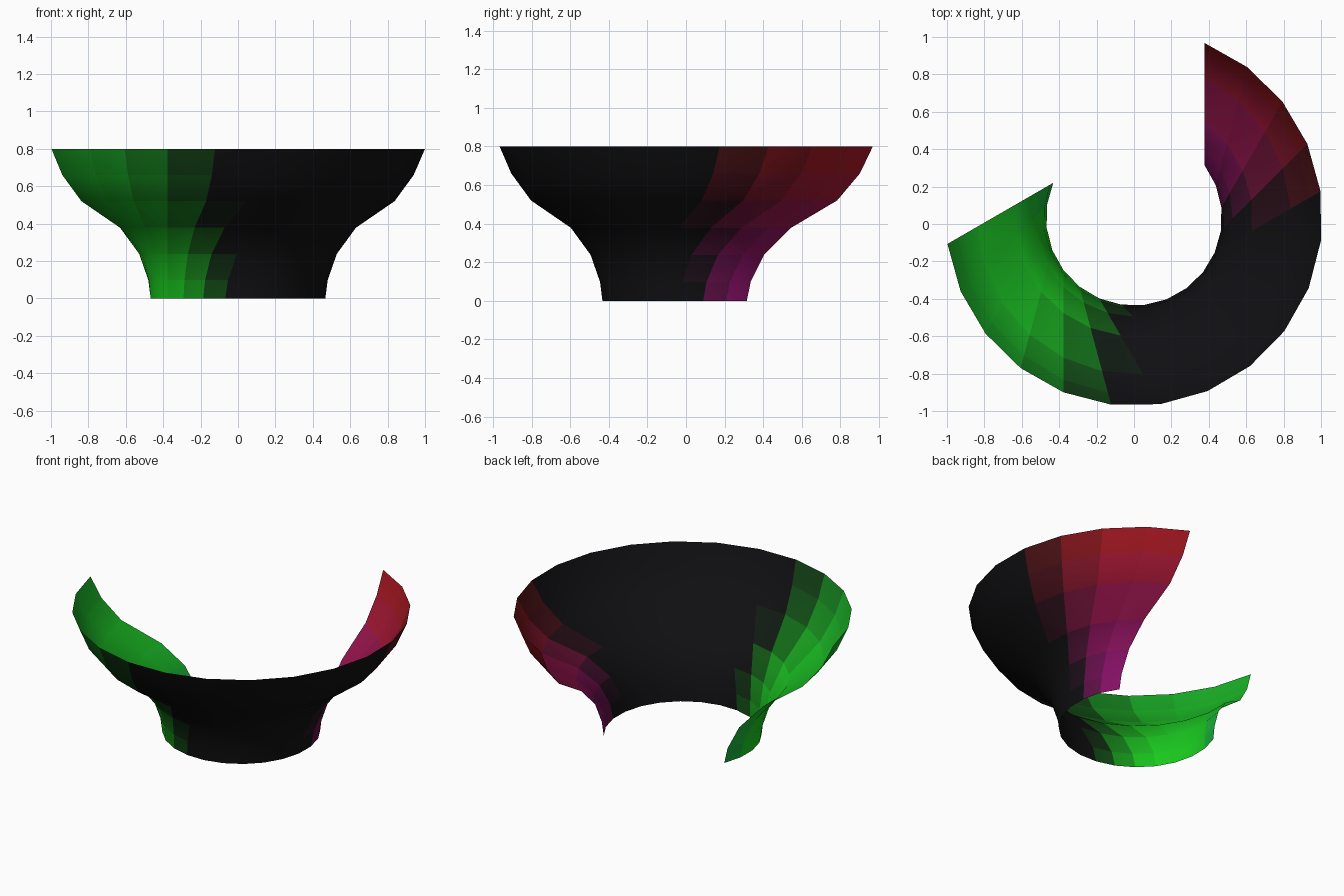
import bpy, bmesh, math
from mathutils import Matrix, Vector

if "Cube" in bpy.data.objects:
    bpy.data.objects.remove(bpy.data.objects["Cube"])

# Profile (y from axis, z), lying in a plane offset from the axis, spun 240 degrees
OFFSET, CY, STEPS, SWEEP = 0.377, 0.034, 16, -240
profile = [(0.281, 0), (0.301, 0.098), (0.370, 0.238), (0.510, 0.378),
           (0.749, 0.52), (0.867, 0.66), (0.934, 0.80)]


def smooth(a, b, x):
    t = max(0.0, min(1.0, (x - a) / (b - a)))
    return t * t * (3 - 2 * t)


def mix(a, b, t):
    return [p + (q - p) * t for p, q in zip(a, b)]


def colour_at(angle, z):
    """Green at the left end, black in front, red to magenta at the right end."""
    h = z / 0.8
    green = mix((0.01, 0.62, 0.012), (0.01, 0.42, 0.02), h)
    green = mix(green, (0.01, 0.36, 0.06), smooth(-175, -205, angle))
    red = mix((0.24, 0.005, 0.13), (0.36, 0.008, 0.015), smooth(0.2, 0.9, h))
    c = mix((0.005, 0.005, 0.006), green, smooth(-95, -147, angle))
    return mix(c, red, smooth(0, 30 + 25 * h, angle))


# Spun bowl surface
bm = bmesh.new()
rings = []
for i in range(STEPS + 1):
    rot = Matrix.Rotation(math.radians(SWEEP * i / STEPS), 3, 'Z')
    rings.append([bm.verts.new(rot @ Vector((OFFSET, y, z)) + Vector((0, CY, 0)))
                  for y, z in profile])

mesh = bpy.data.meshes.new("open_bowl")
slots = {}
for i in range(STEPS):
    for j in range(len(profile) - 1):
        a, b = rings[i], rings[i + 1]
        f = bm.faces.new((a[j], a[j + 1], b[j + 1], b[j]))
        f.smooth = True
        # Angle followed continuously along the sweep
        y = (profile[j][0] + profile[j + 1][0]) / 2
        z = (profile[j][1] + profile[j + 1][1]) / 2
        angle = math.degrees(math.atan2(y, OFFSET)) + SWEEP * (i + 0.5) / STEPS
        key = tuple(round(v, 3) for v in colour_at(angle, z))
        if key not in slots:
            mat = bpy.data.materials.new("bowl_tint")
            mat.diffuse_color = (*key, 1)
            mat.use_nodes = True
            mat.node_tree.nodes["Principled BSDF"].inputs["Base Color"].default_value = mat.diffuse_color
            slots[key] = len(mesh.materials)
            mesh.materials.append(mat)
        f.material_index = slots[key]

# Point the normals outward
bm.normal_update()
mid = rings[STEPS // 2][0].link_faces[0]
out = mid.calc_center_median() - Vector((0, CY, 0))
if mid.normal.dot(Vector((out.x, out.y, 0))) < 0:
    bmesh.ops.reverse_faces(bm, faces=bm.faces[:])

bm.to_mesh(mesh)
bm.free()
bowl = bpy.data.objects.new("open_bowl", mesh)
bpy.context.collection.objects.link(bowl)
